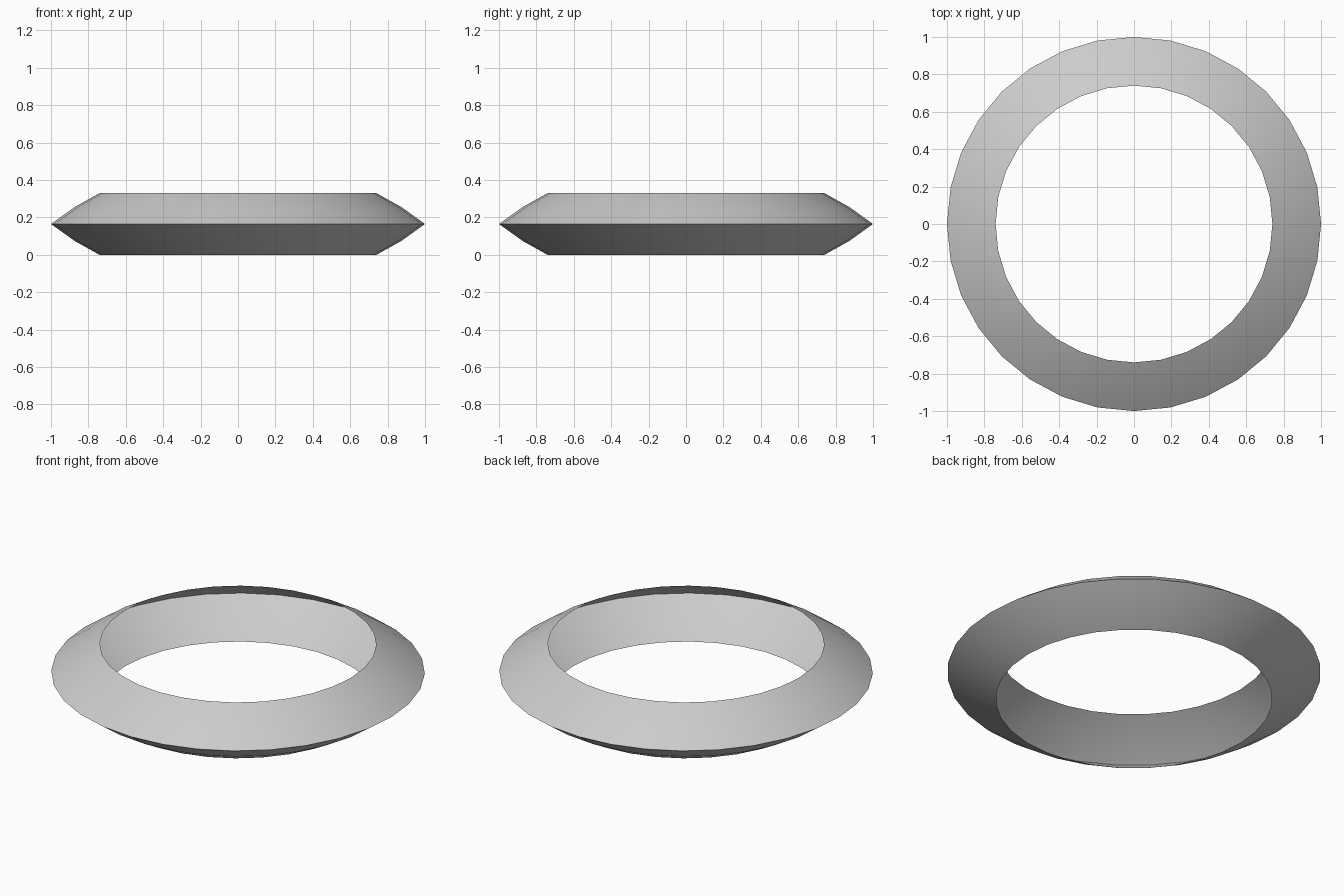
import bpy, bmesh, math

if "Cube" in bpy.data.objects:
    bpy.data.objects.remove(bpy.data.objects["Cube"])

SEGMENTS = 32
# Open cross-section (radius, z): knife-edged rim with slightly bulging slopes, hollow inside
PROFILE = [(0.74, 0.0), (0.871, 0.073), (1.0, 0.165), (0.871, 0.257), (0.74, 0.33)]

# Ring: revolve the open cross-section around z, leaving the inner side open
bm = bmesh.new()
loops = []
for i in range(SEGMENTS):
    a = 2 * math.pi * i / SEGMENTS
    loops.append([bm.verts.new((r * math.cos(a), r * math.sin(a), z)) for r, z in PROFILE])
for i in range(SEGMENTS):
    here, there = loops[i], loops[(i + 1) % SEGMENTS]
    for j in range(len(PROFILE) - 1):
        bm.faces.new((here[j], there[j], there[j + 1], here[j + 1]))

mesh = bpy.data.meshes.new("ring")
bm.to_mesh(mesh)
bm.free()
ring = bpy.data.objects.new("ring", mesh)
bpy.context.collection.objects.link(ring)

# Smooth slopes, crisp outer edge
bpy.context.view_layer.objects.active = ring
ring.select_set(True)
bpy.ops.object.shade_smooth_by_angle(angle=math.radians(30))
